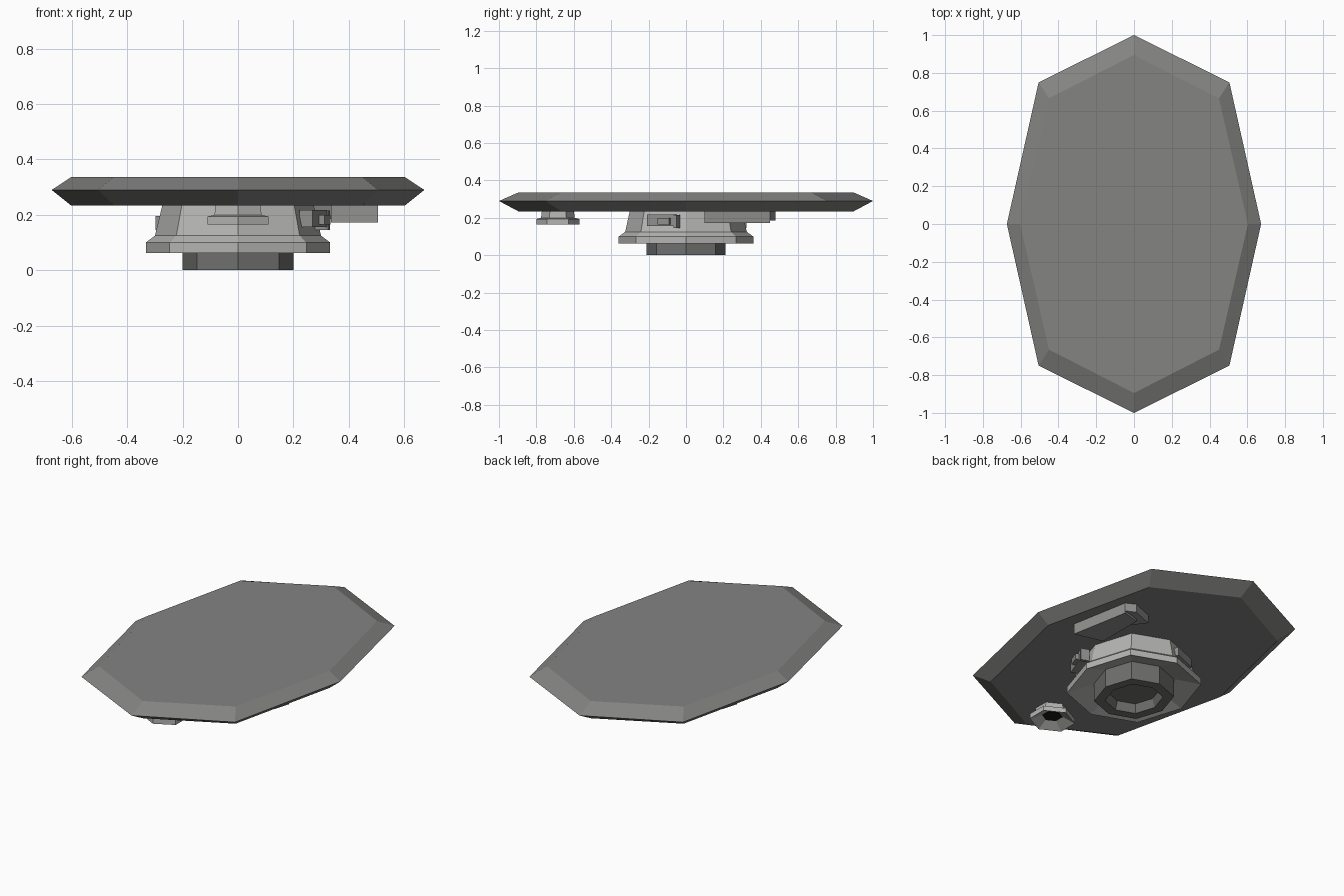
import bpy, bmesh, math
from mathutils import Matrix

if "Cube" in bpy.data.objects:
    bpy.data.objects.remove(bpy.data.objects["Cube"])


def grey(name, v):
    mat = bpy.data.materials.new(name)
    mat.diffuse_color = (v, v, v * 0.98, 1)
    mat.use_nodes = True
    mat.node_tree.nodes["Principled BSDF"].inputs["Base Color"].default_value = mat.diffuse_color
    return mat

HULL = grey("hull_grey", 0.23)
TURRET = grey("turret_grey", 0.46)
NECK = grey("neck_grey", 0.16)
FITTING = grey("fitting_grey", 0.28)
BLACK = grey("hole_black", 0.01)


def make_object(name, bm, mat):
    bmesh.ops.remove_doubles(bm, verts=bm.verts, dist=1e-5)
    bmesh.ops.recalc_face_normals(bm, faces=bm.faces)
    me = bpy.data.meshes.new(name)
    bm.to_mesh(me)
    bm.free()
    me.materials.append(mat)
    ob = bpy.data.objects.new(name, me)
    bpy.context.collection.objects.link(ob)
    return ob


def loft(name, rings, mat):
    """Bridge equal-length loops of points and cap both ends."""
    bm = bmesh.new()
    loops = [[bm.verts.new(p) for p in r] for r in rings]
    n = len(loops[0])
    for a, b in zip(loops, loops[1:]):
        for i in range(n):
            j = (i + 1) % n
            bm.faces.new((a[i], a[j], b[j], b[i]))
    bm.faces.new(loops[0])
    bm.faces.new(loops[-1])
    return make_object(name, bm, mat)


def octagon(rx, ry, z):
    """Octagon with slightly pushed-out diagonal corners."""
    ring = []
    for k in range(8):
        a, s = k * math.pi / 4, 1.05 if k % 2 else 1.0
        ring.append((rx * s * math.cos(a), ry * s * math.sin(a), z))
    return ring


def hexagon(rx, ry, z, cy):
    c = math.cos(math.pi / 6)
    return [(rx / c * math.cos(math.radians(30 + 60 * k)),
             cy + ry * math.sin(math.radians(30 + 60 * k)), z) for k in range(6)]


def prism(name, pts, z0, z1, mat):
    return loft(name, [[(x, y, z) for x, y in pts] for z in (z0, z1)], mat)


def box(name, centre, size, angle, mat):
    bm = bmesh.new()
    m = (Matrix.Translation(centre) @ Matrix.Rotation(math.radians(angle), 4, 'Z')
         @ Matrix.Diagonal((*size, 1)))
    bmesh.ops.create_cube(bm, size=1, matrix=m)
    return make_object(name, bm, mat)


# Wide stretched-octagon slab with a pointed rim
def slab_ring(side, corner, tip, z):
    (cx, cy) = corner
    return [(side, 0, z), (cx, cy, z), (0, tip, z), (-cx, cy, z),
            (-side, 0, z), (-cx, -cy, z), (0, -tip, z), (cx, -cy, z)]

loft("hull_slab", [slab_ring(0.603, (0.45, 0.665), 0.895, 0.234),
                   slab_ring(0.673, (0.505, 0.75), 1.0, 0.29),
                   slab_ring(0.603, (0.45, 0.665), 0.895, 0.336)], HULL)

# Turret with skirt and concave underside
turret_profile = [(0.272, 0.30, 0.24), (0.30, 0.325, 0.125), (0.333, 0.36, 0.10),
                  (0.333, 0.36, 0.063), (0.195, 0.207, 0.11)]
loft("turret", [octagon(*p) for p in turret_profile], TURRET)

# Neck ring, recessed from below
neck_profile = [(0.20, 0.212, 0.112), (0.20, 0.212, 0.0),
                (0.145, 0.155, 0.0), (0.13, 0.14, 0.05)]
loft("neck_ring", [octagon(*p) for p in neck_profile], NECK)

# Small hatch near the front with a dark hole underneath
hatch_profile = [(0.08, 0.085, 0.24), (0.085, 0.09, 0.20), (0.11, 0.115, 0.194),
                 (0.11, 0.115, 0.165), (0.05, 0.055, 0.197)]
loft("front_hatch", [hexagon(rx, ry, z, -0.685) for rx, ry, z in hatch_profile], TURRET)
loft("front_hatch_hole", [hexagon(0.048, 0.053, z, -0.685) for z in (0.194, 0.2)], BLACK)

# Storage box parallel to the slab edge, with a smaller block at its end
prism("side_box", [(0.505, 0.10), (0.44, 0.45), (0.335, 0.42), (0.335, 0.14)],
      0.172, 0.24, FITTING)
prism("side_box_end", [(0.44, 0.45), (0.385, 0.478), (0.26, 0.43), (0.335, 0.33),
                       (0.36, 0.43)], 0.185, 0.24, FITTING)

# Fittings on the right of the turret
box("right_mount", (0.272, -0.13, 0.187), (0.05, 0.15, 0.06), -20, FITTING)
box("right_sight", (0.30, -0.112, 0.182), (0.05, 0.065, 0.035), -20, FITTING)
box("right_shield", (0.305, -0.05, 0.18), (0.05, 0.018, 0.07), -20, FITTING)

# Panels wrapped on the rear left of the turret
for i, deg in enumerate((112.5, 157.5)):
    a = math.radians(deg)
    box(f"rear_panel_{i + 1}", (0.262 * math.cos(a), 0.29 * math.sin(a), 0.17),
        (0.06, 0.15, 0.05), deg, FITTING)
